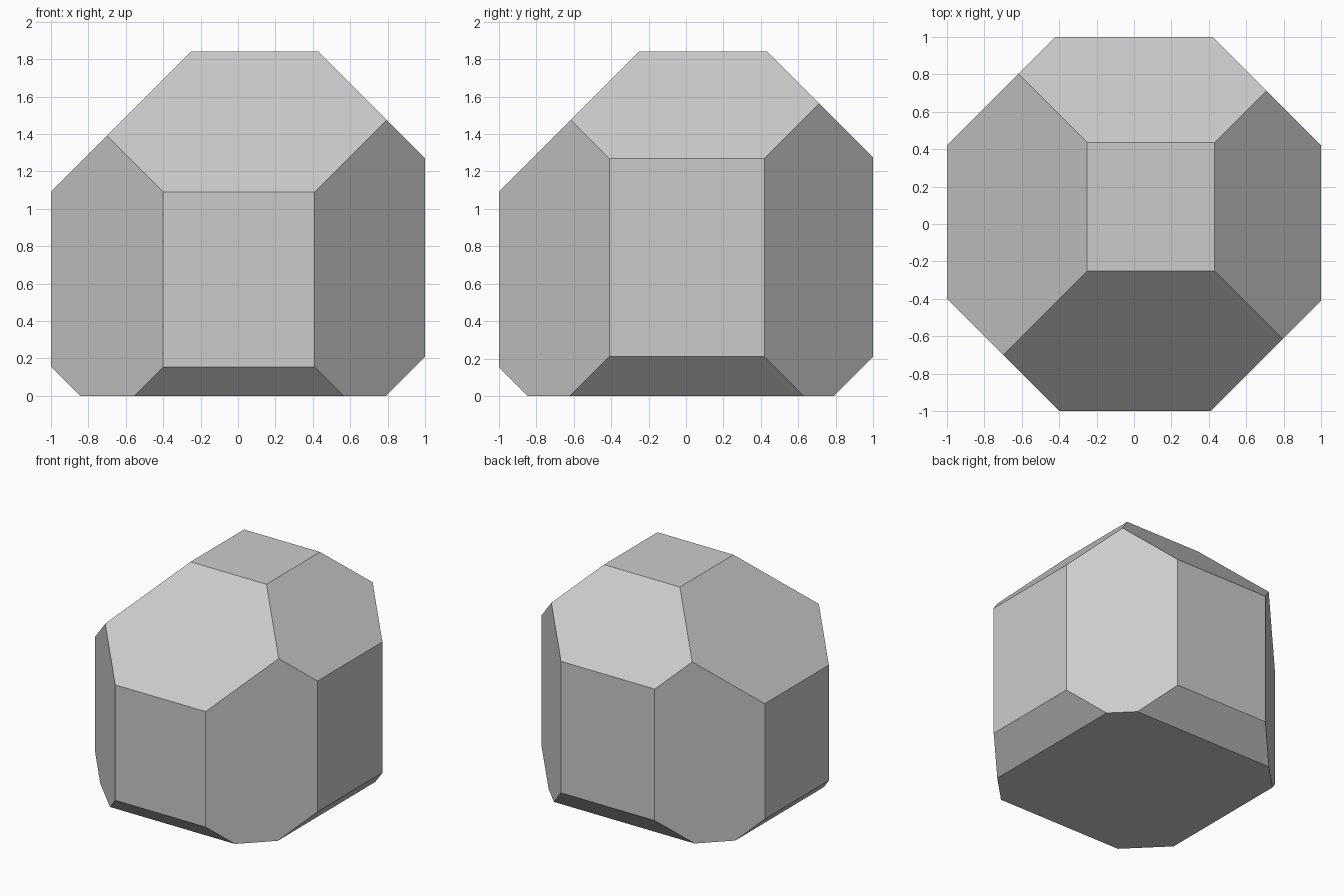
import bpy, bmesh
from mathutils import Vector, Matrix

if "Cube" in bpy.data.objects:
    bpy.data.objects.remove(bpy.data.objects["Cube"])

HEIGHT = 1.84

# Each bevel plane: direction and offset, keeping points with direction . p <= offset
BEVELS = [
    # top edges: left, right, front, back
    ((-1, 0, 1), 2.09), ((1, 0, 1), 2.27), ((0, -1, 1), 2.09), ((0, 1, 1), 2.275),
    # bottom edges: left, right, front, back
    ((-1, 0, -1), 0.845), ((1, 0, -1), 0.79), ((0, -1, -1), 0.845), ((0, 1, -1), 0.79),
    # upright edges
    ((-1, -1, 0), 1.40), ((1, -1, 0), 1.41), ((-1, 1, 0), 1.42), ((1, 1, 0), 1.42),
]


def cut(bm, direction, offset):
    """Slice off everything beyond a plane and cap the opening."""
    n = Vector(direction)
    result = bmesh.ops.bisect_plane(
        bm, geom=bm.verts[:] + bm.edges[:] + bm.faces[:], dist=1e-5,
        plane_co=n * offset / n.length_squared, plane_no=n, clear_outer=True)
    rim = [e for e in result["geom_cut"] if isinstance(e, bmesh.types.BMEdge)]
    bmesh.ops.edgeloop_fill(bm, edges=rim)


# Block with all twelve edges cut at 45 degrees
bm = bmesh.new()
bmesh.ops.create_cube(bm, size=1, matrix=Matrix.Translation((0, 0, HEIGHT / 2))
                      @ Matrix.Diagonal((2, 2, HEIGHT, 1)))
for direction, offset in BEVELS:
    cut(bm, direction, offset)
bmesh.ops.recalc_face_normals(bm, faces=bm.faces[:])

mesh = bpy.data.meshes.new("faceted_block")
bm.to_mesh(mesh)
bm.free()
bpy.context.collection.objects.link(bpy.data.objects.new("faceted_block", mesh))
